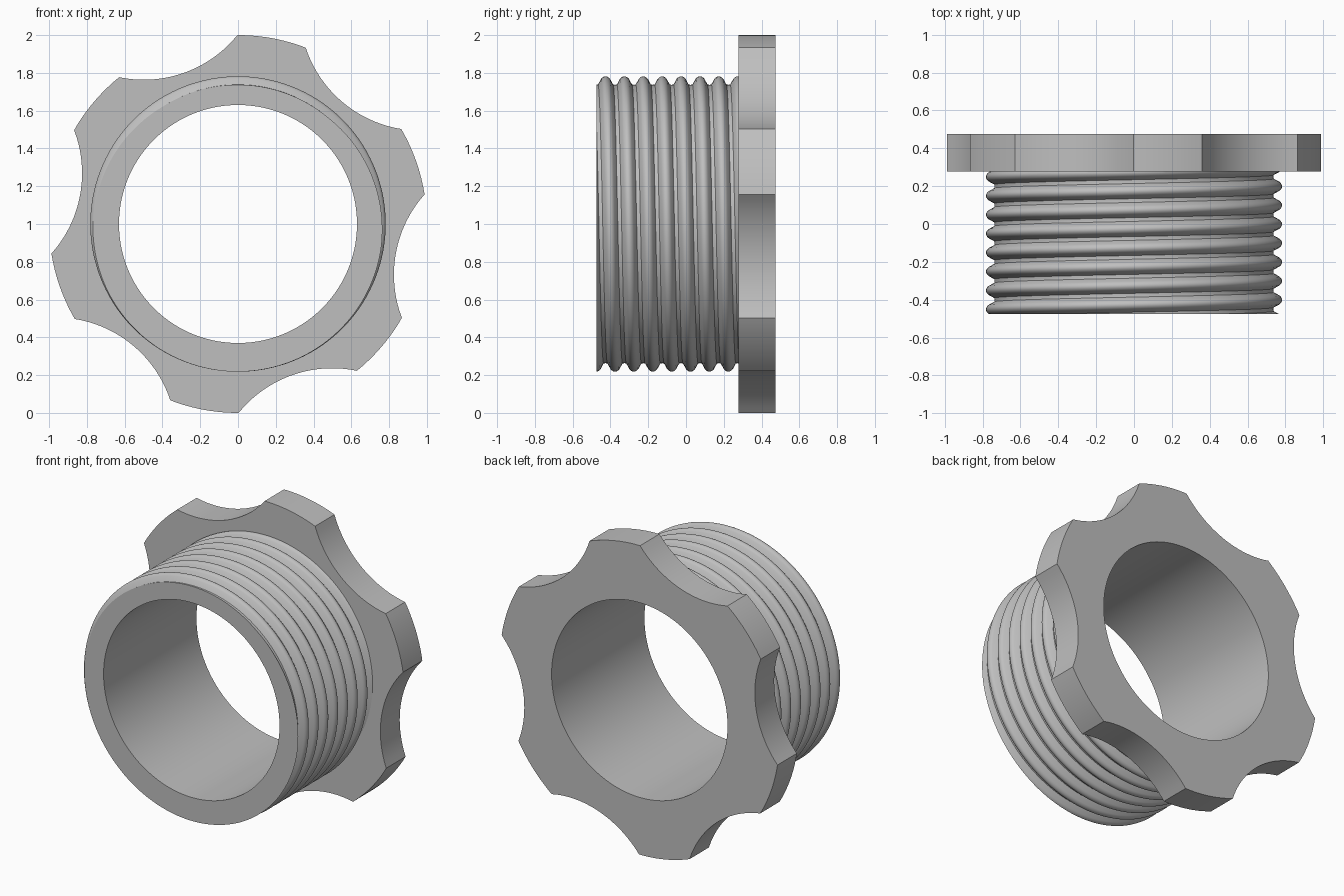
import bpy, bmesh
from math import sin, cos, sqrt, pi, radians, floor

cube = bpy.data.objects.get("Cube")
if cube:
    bpy.data.objects.remove(cube, do_unlink=True)

# Main dimensions
BORE = 0.63
FRONT, SHOULDER, BACK = -0.475, 0.277, 0.475
PITCH = 0.1
LOBE_START, LOBE_SPAN = radians(9.0), radians(21.2)
SCALLOP_DIST, SCALLOP_R = 1.49, 0.64

# Half thread: (distance from crest along axis, radius)
THREAD = [(0, 0.782), (0.008, 0.7805), (0.016, 0.776),
          (0.023, 0.769), (0.04, 0.738), (0.05, 0.737)]

grey = bpy.data.materials.new("grey")
grey.use_nodes = True
grey.diffuse_color = (0.52, 0.52, 0.52, 1)
grey.node_tree.nodes["Principled BSDF"].inputs["Base Color"].default_value = grey.diffuse_color


def sweep(name, angles, section):
    """Sweep a closed (radius, y) section, which may vary with angle, around the axis."""
    bm = bmesh.new()
    columns = [[bm.verts.new((r * cos(a), y, 1 + r * sin(a))) for r, y in section(a)]
               for a in angles]
    for c, d in zip(columns, columns[1:]):
        n = len(c)
        for j in range(n):
            k = (j + 1) % n
            bm.faces.new((c[j], c[k], d[k], d[j]))
    bmesh.ops.remove_doubles(bm, verts=bm.verts, dist=1e-5)
    bmesh.ops.recalc_face_normals(bm, faces=bm.faces)
    mesh = bpy.data.meshes.new(name)
    bm.to_mesh(mesh)
    bm.free()
    mesh.materials.append(grey)
    ob = bpy.data.objects.new(name, mesh)
    bpy.context.collection.objects.link(ob)
    bpy.ops.object.select_all(action='DESELECT')
    ob.select_set(True)
    bpy.context.view_layer.objects.active = ob
    bpy.ops.object.shade_smooth_by_angle(angle=radians(28))
    return ob


def crest_start(a):
    return -0.401 - PITCH * a / (2 * pi)


def thread_radius(y, a):
    t = (y - crest_start(a)) / PITCH
    d = abs(t - floor(t + 0.5)) * PITCH
    for (d0, r0), (d1, r1) in zip(THREAD, THREAD[1:]):
        if d <= d1:
            return r0 + (r1 - r0) * (d - d0) / (d1 - d0)
    return THREAD[-1][1]


def barrel_section(a):
    # Helical thread trimmed flat at both ends
    offsets = [-d for d, r in THREAD[:0:-1]] + [d for d, r in THREAD[:-1]]
    pts = [(BORE, FRONT)]
    for turn in range(-2, 10):
        for d in offsets:
            y = crest_start(a) + turn * PITCH + d
            y = min(max(y, FRONT), SHOULDER)
            pts.append((thread_radius(y, a), y))
    return pts + [(BORE, SHOULDER)]


def flange_radius(a):
    # Round lobes alternating with circular scallops
    local = (a - LOBE_START) % (pi / 3)
    if local <= LOBE_SPAN:
        return 1.0
    off = local - (LOBE_SPAN + pi / 3) / 2
    reach = SCALLOP_R ** 2 - (SCALLOP_DIST * sin(off)) ** 2
    return min(1.0, SCALLOP_DIST * cos(off) - sqrt(max(reach, 0)))


def flange_section(a):
    r = flange_radius(a)
    return [(BORE, SHOULDER), (r, SHOULDER), (r, BACK), (BORE, BACK)]


# Angles that land exactly on every lobe corner
angles = []
for lobe in range(6):
    start = LOBE_START + lobe * pi / 3
    angles += [start + LOBE_SPAN * i / 12 for i in range(12)]
    angles += [start + LOBE_SPAN + (pi / 3 - LOBE_SPAN) * i / 24 for i in range(24)]
angles.append(LOBE_START + 2 * pi)

sweep("threaded_barrel", angles, barrel_section)
sweep("scalloped_flange", angles, flange_section)
